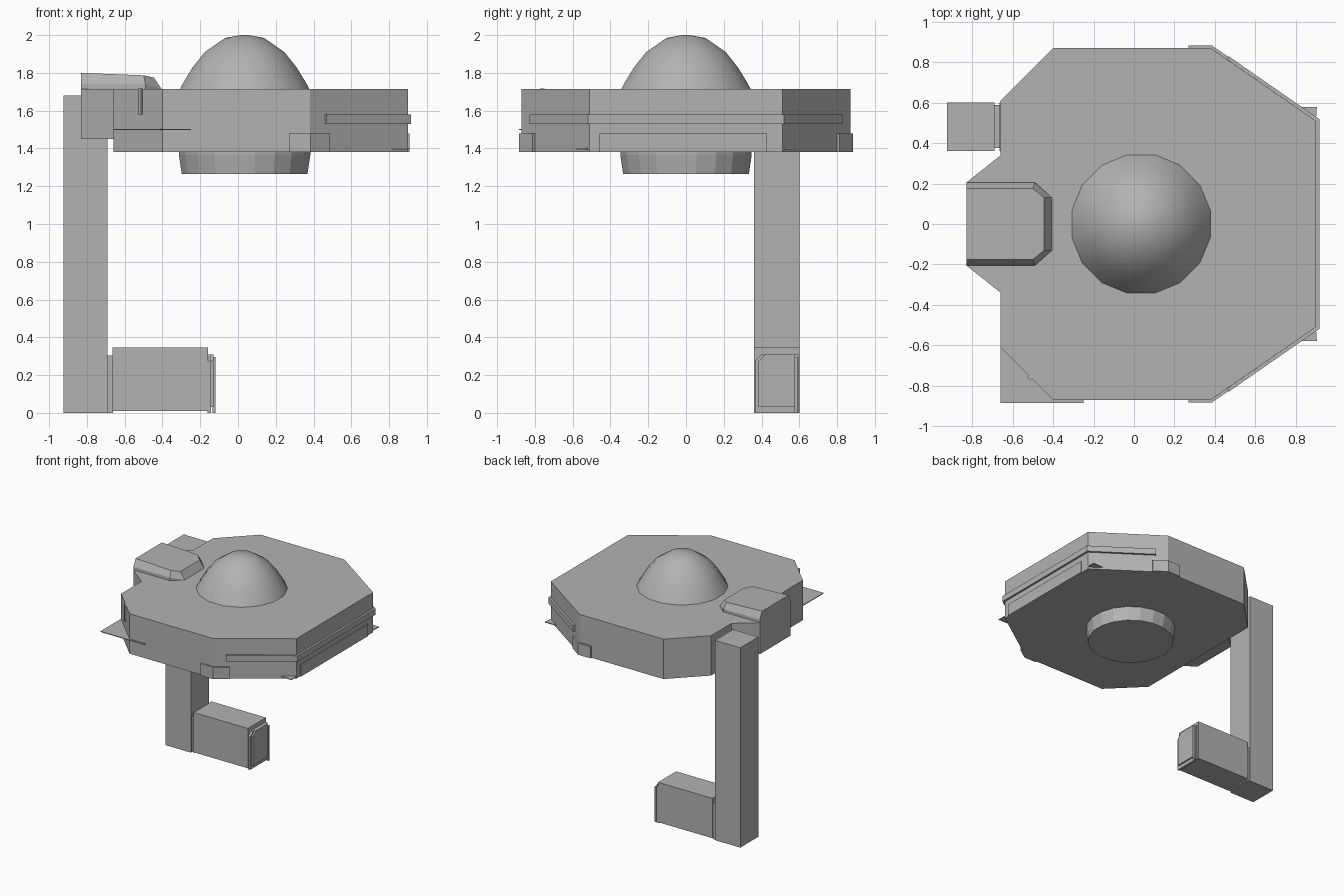
import bpy, bmesh, math

if "Cube" in bpy.data.objects:
    bpy.data.objects.remove(bpy.data.objects["Cube"])

grey = bpy.data.materials.new("hull grey")
grey.diffuse_color = (0.45, 0.45, 0.45, 1)
grey.use_nodes = True
grey.node_tree.nodes["Principled BSDF"].inputs["Base Color"].default_value = grey.diffuse_color


def finish(name, bm):
    bmesh.ops.recalc_face_normals(bm, faces=bm.faces)
    me = bpy.data.meshes.new(name)
    bm.to_mesh(me)
    bm.free()
    me.materials.append(grey)
    ob = bpy.data.objects.new(name, me)
    bpy.context.collection.objects.link(ob)
    return ob


def loft(name, rings):
    """Closed solid through rings of equal point count."""
    bm = bmesh.new()
    vs = [[bm.verts.new(p) for p in r] for r in rings]
    n = len(vs[0])
    for a, b in zip(vs, vs[1:]):
        for i in range(n):
            bm.faces.new((a[i], a[(i + 1) % n], b[(i + 1) % n], b[i]))
    bm.faces.new(vs[0])
    bm.faces.new(vs[-1])
    return finish(name, bm)


def prism(name, pts, z0, z1):
    return loft(name, [[(x, y, z) for x, y in pts] for z in (z0, z1)])


def box(name, x0, x1, y0, y1, z0, z1):
    return prism(name, [(x0, y0), (x1, y0), (x1, y1), (x0, y1)], z0, z1)


def strip(name, path, t, z0, z1):
    """Thin band hugging a path, offset outward (right of travel) by t."""
    segs = []
    for (ax, ay), (bx, by) in zip(path, path[1:]):
        l = math.hypot(bx - ax, by - ay)
        segs.append(((by - ay) / l, -(bx - ax) / l))
    outer = []
    for i, (x, y) in enumerate(path):
        a, b = segs[max(i - 1, 0)], segs[min(i, len(segs) - 1)]
        k = t / (1 + a[0] * b[0] + a[1] * b[1])
        outer.append((x + k * (a[0] + b[0]), y + k * (a[1] + b[1])))
    return prism(name, list(path) + outer[::-1], z0, z1)


def revolve(name, profile, cx, n=16):
    return loft(name, [[(cx + r * math.cos((i + .5) * math.tau / n),
                         r * math.sin((i + .5) * math.tau / n), z)
                        for i in range(n)] for r, z in profile])


# Saucer-like hull with an angular outline
half = [(0.9, 0.51), (0.38, 0.87), (-0.4, 0.87), (-0.66, 0.61)]
hull = half + [(x, -y) for x, y in reversed(half)]
prism("hull", hull, 1.38, 1.715)

# Side bay: hull bulge and raised bevelled cover
prism("side_bay", [(-0.64, -0.34), (-0.64, 0.34), (-0.66, 0.34), (-0.83, 0.205),
                   (-0.83, -0.205), (-0.66, -0.34)], 1.45, 1.715)
base = [(-0.83, -0.205), (-0.49, -0.205), (-0.405, -0.13),
        (-0.405, 0.13), (-0.49, 0.205), (-0.83, 0.205)]
top = [(-0.83, -0.175, 1.8), (-0.50, -0.175, 1.787), (-0.445, -0.13, 1.775),
       (-0.445, 0.13, 1.775), (-0.50, 0.175, 1.787), (-0.83, 0.175, 1.8)]
loft("bay_cover", [[(x, y, 1.71) for x, y in base],
                   [(x, y, 1.74 if x < -0.45 else 1.715) for x, y in base], top])

# Dome and lower drum
R = 0.352
dome = revolve("dome", [(R, 1.71), (0.33, 1.75), (0.28, 1.83), (0.215, 1.91),
                        (0.105, 1.985), (0.02, 2.0)], 0.035)
for p in dome.data.polygons:
    p.use_smooth = abs(p.normal.z) < 0.999 or p.center.z > 1.9
revolve("lower_drum", [(R, 1.385), (R, 1.365), (0.337, 1.265)], 0.035, 20)

# Raised rail around the right side
strip("side_rail", [(0.46, -0.815), (0.9, -0.51), (0.9, 0.51), (0.46, 0.815)],
      0.017, 1.53, 1.58)

# Thin lower panels at the corners, mirrored front to back
strip("lower_panel", [(0.9, -0.46), (0.9, 0.43)], 0.008, 1.38, 1.48)
for s, tag in ((-1, "front"), (1, "back")):
    corner = [(0.27, s * 0.87), (0.38, s * 0.87), (0.48, s * 0.80)]
    strip(tag + "_corner_panel", corner if s < 0 else corner[::-1], 0.014, 1.38, 1.48)
    prism(tag + "_corner_fin", [(0.8, s * 0.58), (0.9, s * 0.51), (0.905, s * 0.58)],
          1.395, 1.402)

# Flat fin and upright strip on the front left corner
prism("left_fin", [(-0.66, -0.61), (-0.66, -0.885), (-0.25, -0.885),
                   (-0.25, -0.87), (-0.4, -0.87)], 1.498, 1.504)
strip("left_upright", [(-0.52, -0.75), (-0.505, -0.765)], 0.012, 1.58, 1.718)
box("front_clip", -0.37, -0.25, -0.885, -0.865, 1.498, 1.504)

# Hanging arm with foot block and end plates
box("arm", -0.925, -0.69, 0.36, 0.6, 0, 1.68)
box("foot_block", -0.665, -0.16, 0.36, 0.6, 0.01, 0.345)
box("foot_joint", -0.692, -0.663, 0.375, 0.59, 0.0, 0.305)


def end_plate(name, x0, x1, y0, y1, z0, z1):
    c = 0.035
    pts = [(y0, z0), (y1, z0), (y1, z1), (y0 + c, z1), (y0, z1 - c)]
    loft(name, [[(x, y, z) for y, z in pts] for x in (x0, x1)])


end_plate("foot_end", -0.162, -0.142, 0.365, 0.595, 0.0, 0.31)
end_plate("foot_end_cap", -0.143, -0.13, 0.385, 0.575, 0.03, 0.31)
box("foot_end_edge_right", -0.135, -0.12, 0.575, 0.59, 0.0, 0.295)
